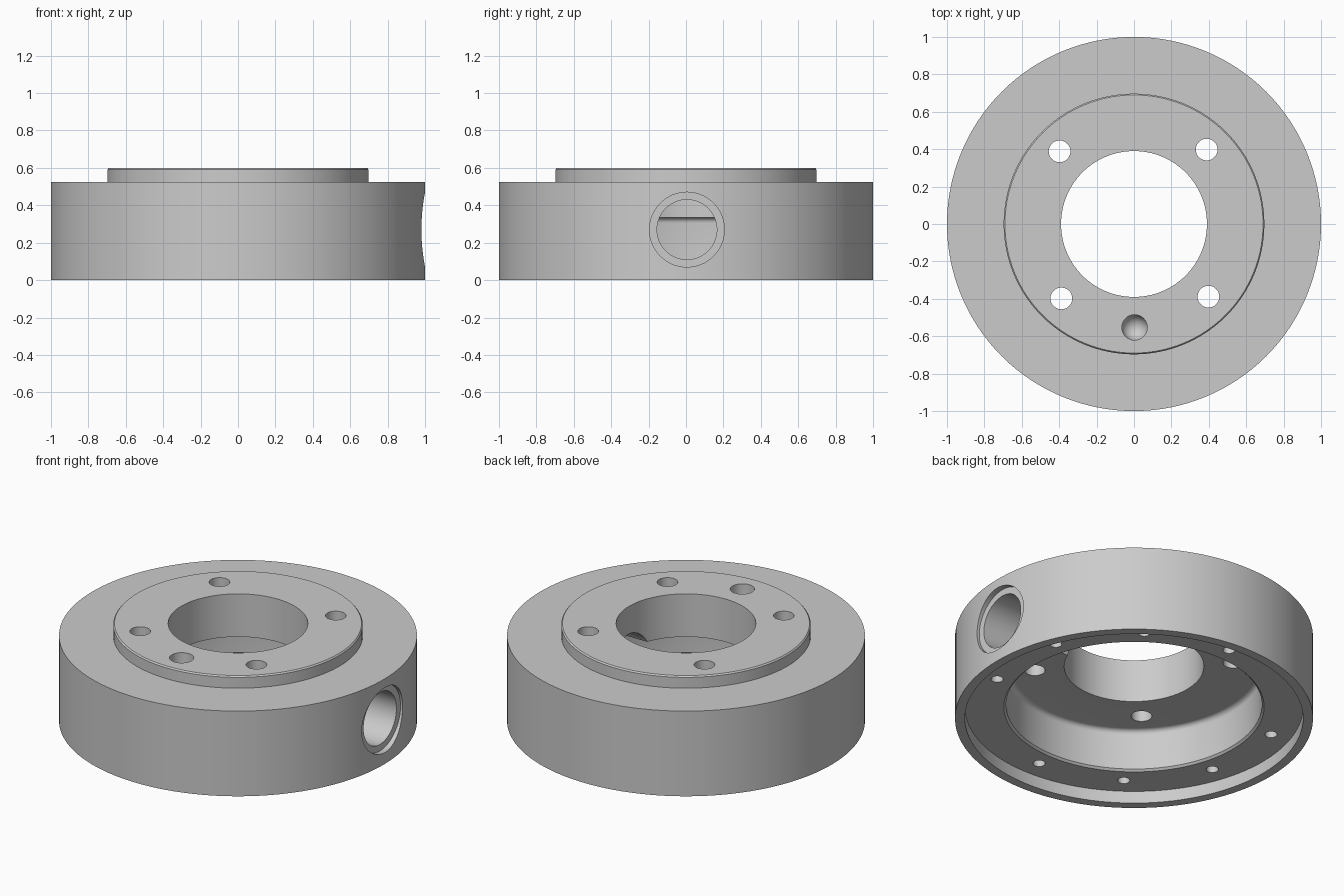
import bpy, bmesh, math
from mathutils import Matrix

if "Cube" in bpy.data.objects:
    bpy.data.objects.remove(bpy.data.objects["Cube"])


def lathe(name, profile, segs, matrix=Matrix()):
    """Spin a closed (radius, height) profile about z; radius 0 points become poles."""
    bm = bmesh.new()
    rings = []
    for r, z in profile:
        if r < 1e-6:
            rings.append([bm.verts.new((0, 0, z))] * segs)
        else:
            rings.append([bm.verts.new((r * math.cos(2 * math.pi * i / segs),
                                        r * math.sin(2 * math.pi * i / segs), z))
                          for i in range(segs)])
    for k in range(len(rings)):
        a, b = rings[k], rings[(k + 1) % len(rings)]
        for i in range(segs):
            j = (i + 1) % segs
            quad = list(dict.fromkeys((a[i], a[j], b[j], b[i])))
            if len(quad) > 2:
                bm.faces.new(quad)
    bmesh.ops.recalc_face_normals(bm, faces=bm.faces)
    bm.transform(matrix)
    mesh = bpy.data.meshes.new(name)
    bm.to_mesh(mesh)
    bm.free()
    ob = bpy.data.objects.new(name, mesh)
    bpy.context.collection.objects.link(ob)
    return ob


def cut(target, cutter):
    """Subtract the cutter, bake the result and remove the cutter."""
    cutter.hide_render = True
    mod = target.modifiers.new("cut", 'BOOLEAN')
    mod.operation, mod.solver, mod.object = 'DIFFERENCE', 'EXACT', cutter
    bpy.context.view_layer.objects.active = target
    bpy.ops.object.modifier_apply(modifier=mod.name)
    bpy.data.objects.remove(cutter)


def drill(target, x, y, z0, z1, r):
    cut(target, lathe("drill", [(0, z0), (r, z0), (r, z1), (0, z1)], 32,
                      Matrix.Translation((x, y, 0))))


# Hub ring: outer wall, raised boss, bore, underside cavity with fillet, cover ledge
CEIL, CAV, FIL = 0.335, 0.715, 0.03
fillet = [(CAV - FIL + FIL * math.sin(a), CEIL - FIL + FIL * math.cos(a))
          for a in (math.pi / 2 * i / 6 for i in range(7))]
hub = lathe("hub_ring", [
    (1.0, 0), (1.0, 0.525), (0.697, 0.525), (0.697, 0.592), (0.69, 0.6),
    (0.39, 0.6), (0.39, CEIL), *fillet,
    (CAV, 0.087), (0.727, 0.075), (0.945, 0.075), (0.945, 0)], 128)

# Side port with shallow counterbore, running into the bore
port = Matrix.Translation((0, 0.005, 0.27)) @ Matrix.Rotation(math.pi / 2, 4, 'Y')
cut(hub, lathe("port_cutter", [(0, 0.1), (0.16, 0.1), (0.16, 0.965), (0.2, 0.965),
                               (0.2, 1.2), (0, 1.2)], 64, port))

# Four through bolt holes in the boss
for k in range(4):
    a = math.radians(45.7 + 90 * k)
    drill(hub, 0.556 * math.cos(a), 0.556 * math.sin(a), 0.2, 0.7, 0.058)

# Eight blind screw holes in the cover ledge
for deg in (18, 54, 90, 162, 198, 234, 270, 342):
    a = math.radians(deg)
    drill(hub, 0.825 * math.cos(a), 0.825 * math.sin(a), 0.02, 0.22, 0.034)

# Round-bottomed locating hole in the boss
R = 0.068
ball = [(R * math.sin(a), 0.52 - R * math.cos(a))
        for a in (math.pi / 2 * i / 8 for i in range(9))]
cut(hub, lathe("locator_cutter", [*ball, (R, 0.7), (0, 0.7)], 32,
               Matrix.Translation((0.003, -0.553, 0))))

# Smooth the round walls, keep edges crisp
bpy.ops.object.select_all(action='DESELECT')
hub.select_set(True)
bpy.context.view_layer.objects.active = hub
bpy.ops.object.shade_smooth_by_angle(angle=math.radians(30))
